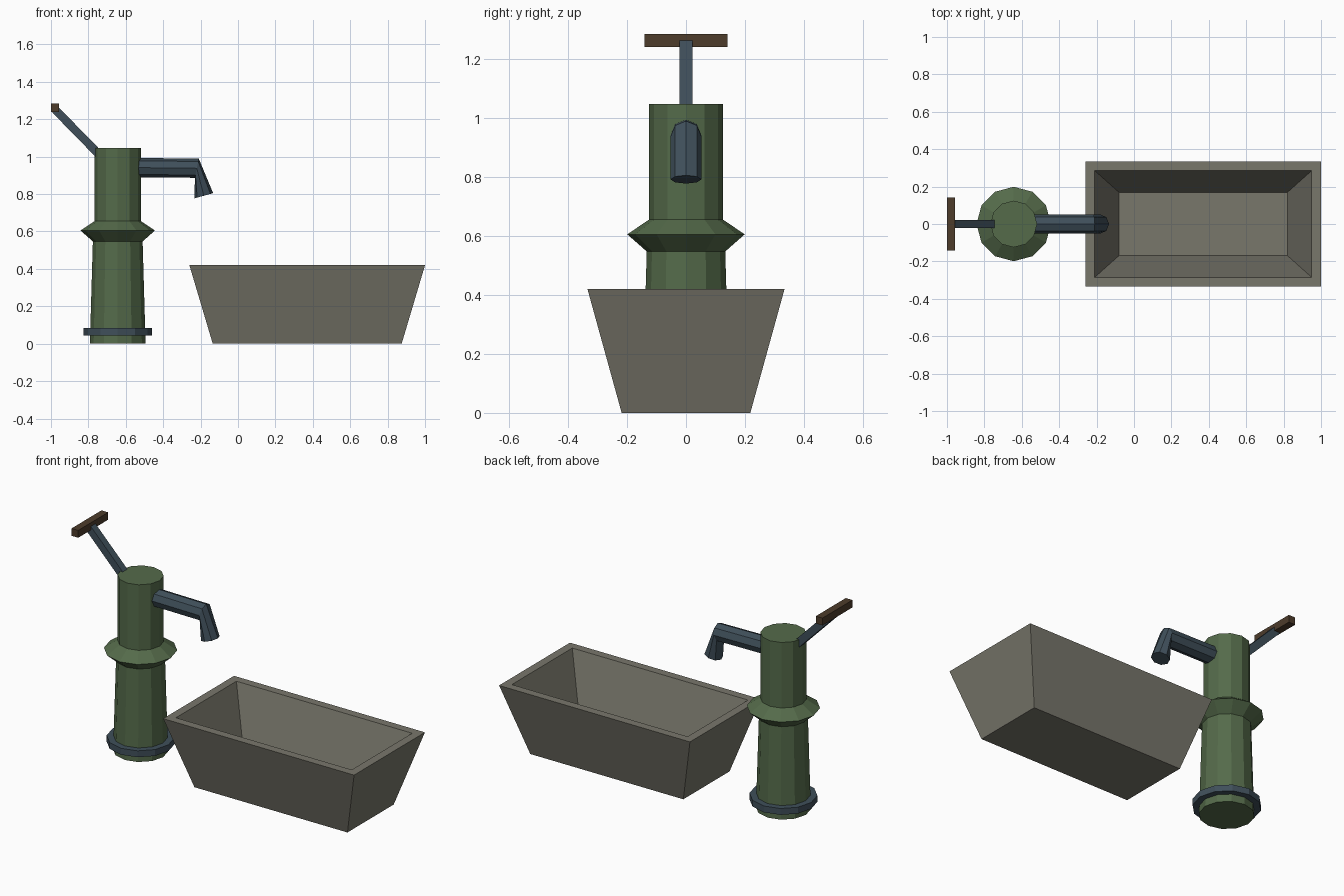
import bpy, bmesh, math
from mathutils import Vector

if "Cube" in bpy.data.objects:
    bpy.data.objects.remove(bpy.data.objects["Cube"])


def material(name, rgb):
    m = bpy.data.materials.new(name)
    m.diffuse_color = (*rgb, 1)
    m.use_nodes = True
    m.node_tree.nodes["Principled BSDF"].inputs["Base Color"].default_value = m.diffuse_color
    return m


GREEN = material("green paint", (0.089, 0.145, 0.068))
IRON = material("dark iron", (0.050, 0.078, 0.102))
WOOD = material("brown wood", (0.075, 0.045, 0.024))
STONE = material("grey stone", (0.190, 0.184, 0.148))


def loft(name, rings, mat):
    """Join equal-length point rings with quads and cap both ends."""
    bm = bmesh.new()
    vs = [[bm.verts.new(p) for p in ring] for ring in rings]
    n = len(vs[0])
    for a, b in zip(vs, vs[1:]):
        for i in range(n):
            j = (i + 1) % n
            bm.faces.new((a[i], a[j], b[j], b[i]))
    bm.faces.new(vs[0][::-1])
    bm.faces.new(vs[-1])
    bmesh.ops.recalc_face_normals(bm, faces=bm.faces[:])
    me = bpy.data.meshes.new(name)
    bm.to_mesh(me)
    bm.free()
    me.materials.append(mat)
    ob = bpy.data.objects.new(name, me)
    bpy.context.collection.objects.link(ob)
    return ob


def circle(centre, u, v, r, n):
    c, u, v = Vector(centre), Vector(u).normalized(), Vector(v).normalized()
    return [c + r * (math.cos(2 * math.pi * i / n) * u + math.sin(2 * math.pi * i / n) * v)
            for i in range(n)]


def rect(cx, hx, hy, z):
    return [(cx + sx * hx, sy * hy, z) for sx, sy in ((-1, -1), (1, -1), (1, 1), (-1, 1))]


PX = -0.643  # pump axis


def lathe(name, profile, mat):
    return loft(name, [circle((PX, 0, z), (1, 0, 0), (0, 1, 0), r, 12) for r, z in profile], mat)


# Pump body with its flared collar, and the base flange
lathe("pump_body", [(0.149, 0), (0.133, 0.547), (0.199, 0.605), (0.125, 0.655), (0.125, 1.046)], GREEN)
lathe("base_flange", [(0.184, 0.045), (0.184, 0.083)], IRON)

# Bent spout: rings given by centre and upward cross direction
spout = [((-0.58, 0, 0.942), (0, 0, 1)),
         ((-0.22, 0, 0.938), (0.2, 0, 0.98)),
         ((-0.183, 0, 0.791), (0.96, 0, 0.27))]
loft("spout", [circle(c, up, (0, 1, 0), 0.052, 8) for c, up in spout], IRON)

# Pump lever: square bar sloping at 45 degrees
h = 0.022
side = Vector((0.707, 0, 0.707))
lever = [Vector((-0.978, 0, 1.252)), Vector((-0.745, 0, 1.014))]
loft("lever", [[c + a * h * side + Vector((0, b * h, 0))
                for a, b in ((-1, -1), (1, -1), (1, 1), (-1, 1))] for c in lever], IRON)

# Wooden grip
loft("grip", [rect(-0.978, 0.022, 0.141, z) for z in (1.239, 1.283)], WOOD)

# Hollow trough: outside wall, rim, inside wall, floor
loft("trough", [rect(0.37, 0.505, 0.218, 0), rect(0.37, 0.63, 0.334, 0.42),
                rect(0.37, 0.58, 0.285, 0.42), rect(0.37, 0.45, 0.169, 0.06)], STONE)
